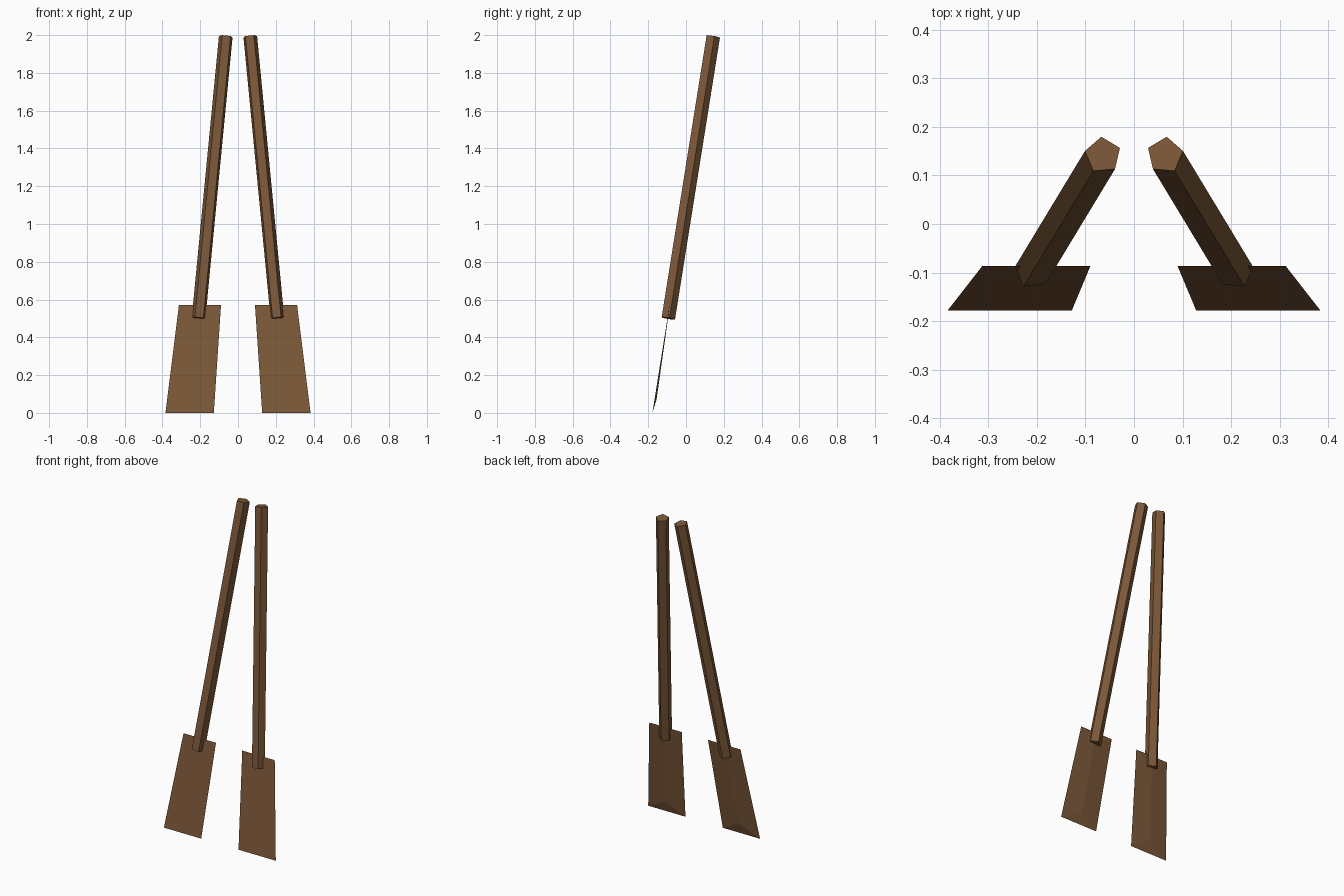
import bpy
import bmesh
from math import cos, sin, radians
from mathutils import Vector

if "Cube" in bpy.data.objects:
    bpy.data.objects.remove(bpy.data.objects["Cube"], do_unlink=True)

# One wood colour for everything
wood = bpy.data.materials.new("brown_wood")
wood.use_nodes = True
wood.diffuse_color = (0.2, 0.097, 0.04, 1)
wood.node_tree.nodes["Principled BSDF"].inputs["Base Color"].default_value = wood.diffuse_color


def build(name, points, faces, side):
    """Make a flat-faced part; side -1 reflects it across x."""
    bm = bmesh.new()
    verts = [bm.verts.new((p[0] * side, p[1], p[2])) for p in points]
    for f in faces:
        bm.faces.new([verts[i] for i in f])
    bmesh.ops.recalc_face_normals(bm, faces=bm.faces)
    mesh = bpy.data.meshes.new(name)
    bm.to_mesh(mesh)
    bm.free()
    mesh.materials.append(wood)
    obj = bpy.data.objects.new(name, mesh)
    bpy.context.collection.objects.link(obj)
    return obj


def shaft(name, side):
    """Five-sided pole with ends cut square to its leaning axis."""
    low, high = Vector((0.208, -0.096, 0.501)), Vector((0.064, 0.142, 1.993))
    axis = high - low
    points = []
    for centre in (low, high):
        for i in range(5):
            a = radians(85 + 72 * i)
            dx, dy = 0.038 * cos(a), 0.038 * sin(a)
            dz = -(axis.x * dx + axis.y * dy) / axis.z
            points.append(centre + Vector((dx, dy, dz)))
    faces = [(i, (i + 1) % 5, (i + 1) % 5 + 5, i + 5) for i in range(5)]
    faces += [tuple(range(5)), tuple(range(5, 10))]
    return build(name, points, faces, side)


def blade(name, side):
    """Flat front, with a shallow ridge down the back."""
    points = [
        (0.128, -0.178, 0), (0.384, -0.178, 0),            # bottom edge
        (0.313, -0.087, 0.57), (0.09, -0.087, 0.57),       # top edge
        (0.248, -0.156, 0.07), (0.208, -0.094, 0.51),      # back ridge
    ]
    faces = [(0, 1, 2, 3), (0, 1, 4), (1, 2, 5, 4), (2, 3, 5), (3, 0, 4, 5)]
    return build(name, points, faces, side)


# Mirrored pair of paddles
for label, side in (("left", 1), ("right", -1)):
    shaft(label + "_paddle_shaft", side)
    blade(label + "_paddle_blade", side)
